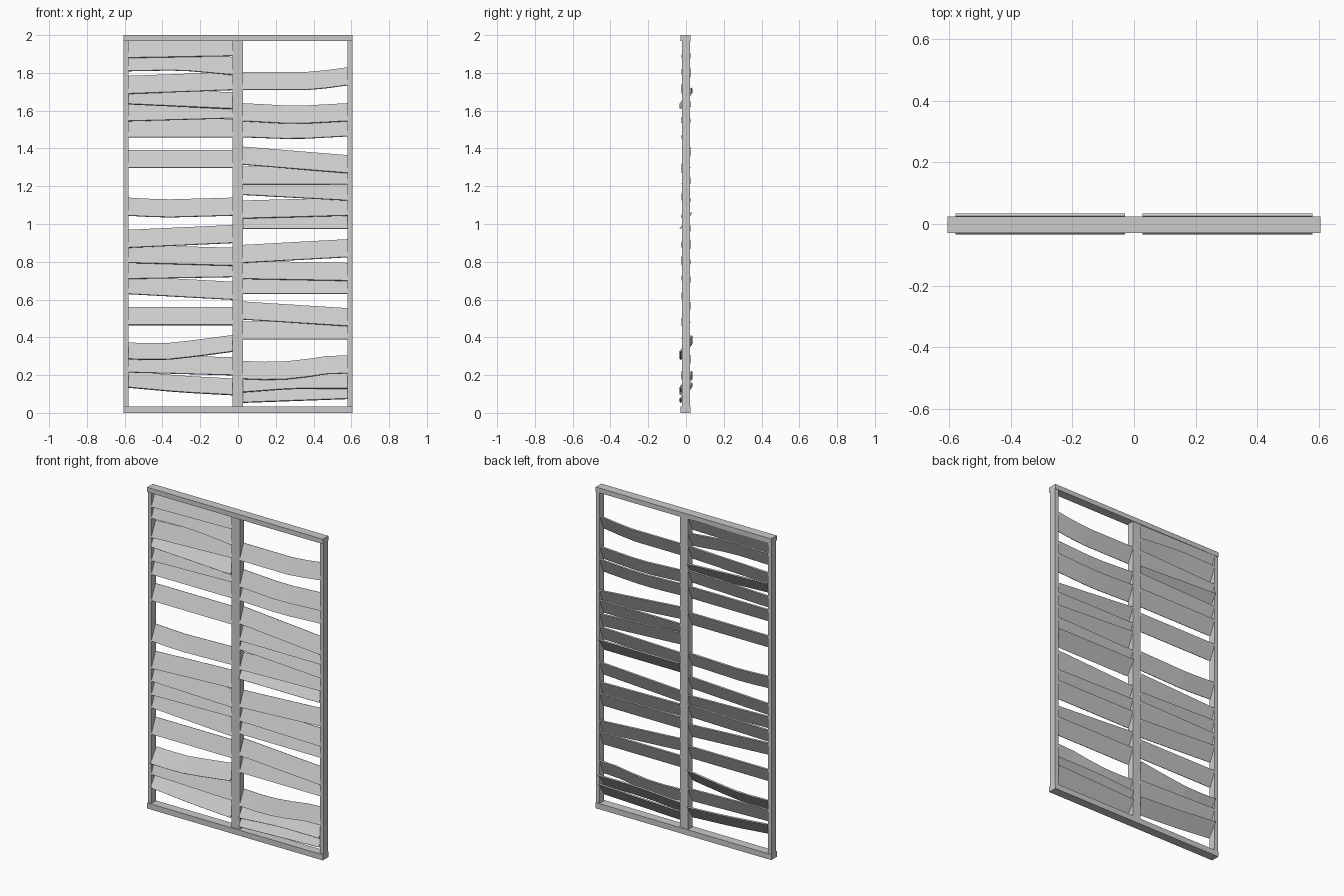
import bpy, bmesh
from math import floor
from mathutils import Vector

old = bpy.data.objects.get("Cube")
if old:
    bpy.data.objects.remove(old, do_unlink=True)

paint = bpy.data.materials.new("plain grey")
paint.use_nodes = True
grey = (0.6, 0.6, 0.6, 1)
paint.diffuse_color = grey
paint.node_tree.nodes["Principled BSDF"].inputs["Base Color"].default_value = grey


def finish(name, bm):
    bmesh.ops.recalc_face_normals(bm, faces=bm.faces)
    mesh = bpy.data.meshes.new(name)
    bm.to_mesh(mesh)
    bm.free()
    mesh.materials.append(paint)
    obj = bpy.data.objects.new(name, mesh)
    bpy.context.collection.objects.link(obj)


def box(name, x0, x1, y0, y1, z0, z1):
    bm = bmesh.new()
    bmesh.ops.create_cube(bm, size=1)
    for v in bm.verts:
        v.co = Vector(((x0 + x1) / 2 + v.co.x * (x1 - x0),
                       (y0 + y1) / 2 + v.co.y * (y1 - y0),
                       (z0 + z1) / 2 + v.co.z * (z1 - z0)))
    finish(name, bm)


def slat(name, x0, x1, heights, lean, rise=0.095, thick=0.008, cuts=5):
    """Leaning board whose lower front edge follows the given heights."""
    bm = bmesh.new()
    across = Vector((0, 2 * lean, rise)).normalized()
    normal = Vector((0, -across.z, across.y)) * thick / 2
    rings = []
    last = len(heights) - 1
    for i in range(cuts + 1):
        t = i / cuts
        k = min(floor(t * last), last - 1)
        z = heights[k] + (heights[k + 1] - heights[k]) * (t * last - k)
        low = Vector((x0 + (x1 - x0) * t, -lean, z))
        high = low + Vector((0, 2 * lean, rise))
        rings.append([bm.verts.new(p) for p in
                      (low + normal, high + normal, high - normal, low - normal)])
    for a, b in zip(rings, rings[1:]):
        for j in range(4):
            bm.faces.new((a[j], a[j - 1], b[j - 1], b[j]))
    bm.faces.new(rings[0])
    bm.faces.new(rings[-1])
    finish(name, bm)


# Frame
box("top_rail", -0.605, 0.605, -0.03, 0.025, 1.97, 2)
box("bottom_rail", -0.605, 0.605, -0.03, 0.025, 0, 0.035)
box("right_stile", -0.605, -0.58, -0.021, 0.022, 0.035, 1.97)
box("left_stile", 0.58, 0.605, -0.021, 0.022, 0.035, 1.97)
box("middle_stile", -0.03, 0.027, -0.021, 0.022, 0.035, 1.97)

# Lower edge heights of the slats, from the top down
right_slats = [
    (1.88, 1.89), (1.81, 1.815, 1.79), (1.69, 1.71), (1.635, 1.61),
    (1.545, 1.56), (1.46, 1.46), (1.297, 1.297), (1.045, 1.035, 1.04, 1.045),
    (0.875, 0.9), (0.795, 0.78), (0.71, 0.72), (0.63, 0.6),
    (0.465, 0.465), (0.285, 0.28, 0.3, 0.325), (0.215, 0.2), (0.135, 0.11, 0.095)]
left_slats = [
    (1.71, 1.71, 1.71, 1.735), (1.545, 1.53, 1.545), (1.46, 1.45, 1.465),
    (1.315, 1.27), (1.21, 1.21), (1.155, 1.125), (1.03, 1.045), (0.975, 0.975),
    (0.795, 0.825), (0.71, 0.7), (0.63, 0.63), (0.495, 0.46), (0.39, 0.39),
    (0.18, 0.175, 0.18, 0.205, 0.21), (0.11, 0.13, 0.13), (0.055, 0.075)]

# Loose slats lean further out than the others
for side, x0, x1, rows, loose in (
        ("right", -0.58, -0.03, right_slats, (3, 13, 15)),
        ("left", 0.027, 0.58, left_slats, (7, 14, 15))):
    for n, heights in enumerate(rows):
        lean = 0.03 if n in loose else 0.021
        rise = 0.085 if n in loose else 0.093
        slat(f"{side}_slat_{n + 1}", x0, x1, heights, lean, rise)
